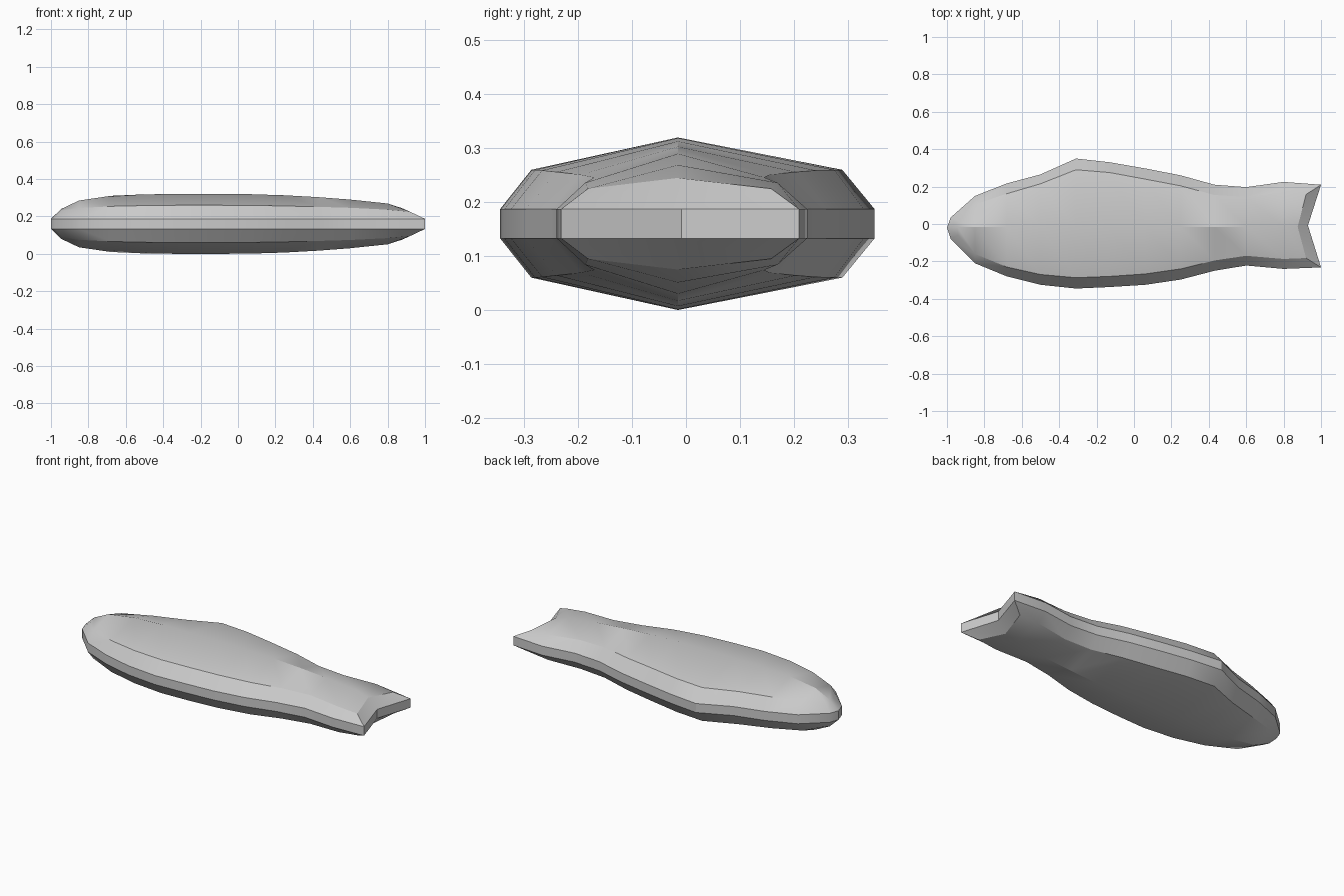
import bpy, bmesh, math

if "Cube" in bpy.data.objects:
    bpy.data.objects.remove(bpy.data.objects["Cube"])

MID, EDGE, RIDGE_Y = 0.16, 0.027, -0.015

# Stations nose to tail: x, rim y upper, rim y lower, shoulder y upper, shoulder y lower,
# ridge height, shoulder height (heights measured from the mid plane)
stations = [
    (-0.98, 0.035, -0.080, 0.015, -0.060, 0.080, 0.070),
    (-0.85, 0.150, -0.210, 0.105, -0.160, 0.125, 0.085),
    (-0.68, 0.217, -0.280, 0.162, -0.230, 0.150, 0.094),
    (-0.50, 0.265, -0.325, 0.215, -0.270, 0.158, 0.098),
    (-0.31, 0.350, -0.345, 0.290, -0.287, 0.160, 0.100),
    (-0.13, 0.330, -0.337, 0.275, -0.280, 0.160, 0.100),
    (0.06, 0.297, -0.325, 0.240, -0.267, 0.159, 0.099),
    (0.25, 0.260, -0.297, 0.204, -0.240, 0.153, 0.096),
    (0.43, 0.210, -0.250, 0.155, -0.195, 0.143, 0.091),
    (0.60, 0.197, -0.222, 0.145, -0.170, 0.130, 0.086),
    (0.80, 0.225, -0.240, 0.170, -0.187, 0.109, 0.076),
    (1.00, 0.210, -0.232, 0.158, -0.182, 0.085, 0.065),
]
last = len(stations) - 1
inner_x = {0: (-0.94, -0.945, -0.94), last: (0.92, 0.875, 0.92)}

bm = bmesh.new()


def perimeter(upper, lower, nose, notch):
    return [nose] + upper + [notch] + lower[::-1]


def half(sign):
    """Domed side: ridge, shoulders and sloping rim. Returns the rim loop."""
    def v(x, y, h):
        return bm.verts.new((x, y, MID + sign * h))
    up, ridge, low, rim_up, rim_low = [], [], [], [], []
    for i, (x, yu, yl, su, sl, rh, sh) in enumerate(stations):
        xu, xr, xl = inner_x.get(i, (x, x, x))
        up.append(v(xu, su, sh))
        ridge.append(v(xr, RIDGE_Y, rh))
        low.append(v(xl, sl, sh))
        rim_up.append(v(x, yu, EDGE))
        rim_low.append(v(x, yl, EDGE))
    for i in range(last):
        for a, b in ((up, ridge), (ridge, low)):
            bm.faces.new((a[i], a[i + 1], b[i + 1], b[i]))
    inner = perimeter(up, low, ridge[0], ridge[-1])
    rim = perimeter(rim_up, rim_low, v(-1.0, -0.02, EDGE), v(0.93, -0.008, EDGE))
    bridge(inner, rim)
    return rim


def bridge(a, b):
    n = len(a)
    for i in range(n):
        j = (i + 1) % n
        bm.faces.new((a[i], a[j], b[j], b[i]))


# Two mirrored domes joined by the flat edge band
bridge(half(1), half(-1))
bmesh.ops.recalc_face_normals(bm, faces=bm.faces)

mesh = bpy.data.meshes.new("fish_body")
bm.to_mesh(mesh)
bm.free()
body = bpy.data.objects.new("fish_body", mesh)
bpy.context.collection.objects.link(body)
bpy.context.view_layer.objects.active = body
body.select_set(True)
bpy.ops.object.shade_smooth_by_angle(angle=math.radians(30))
